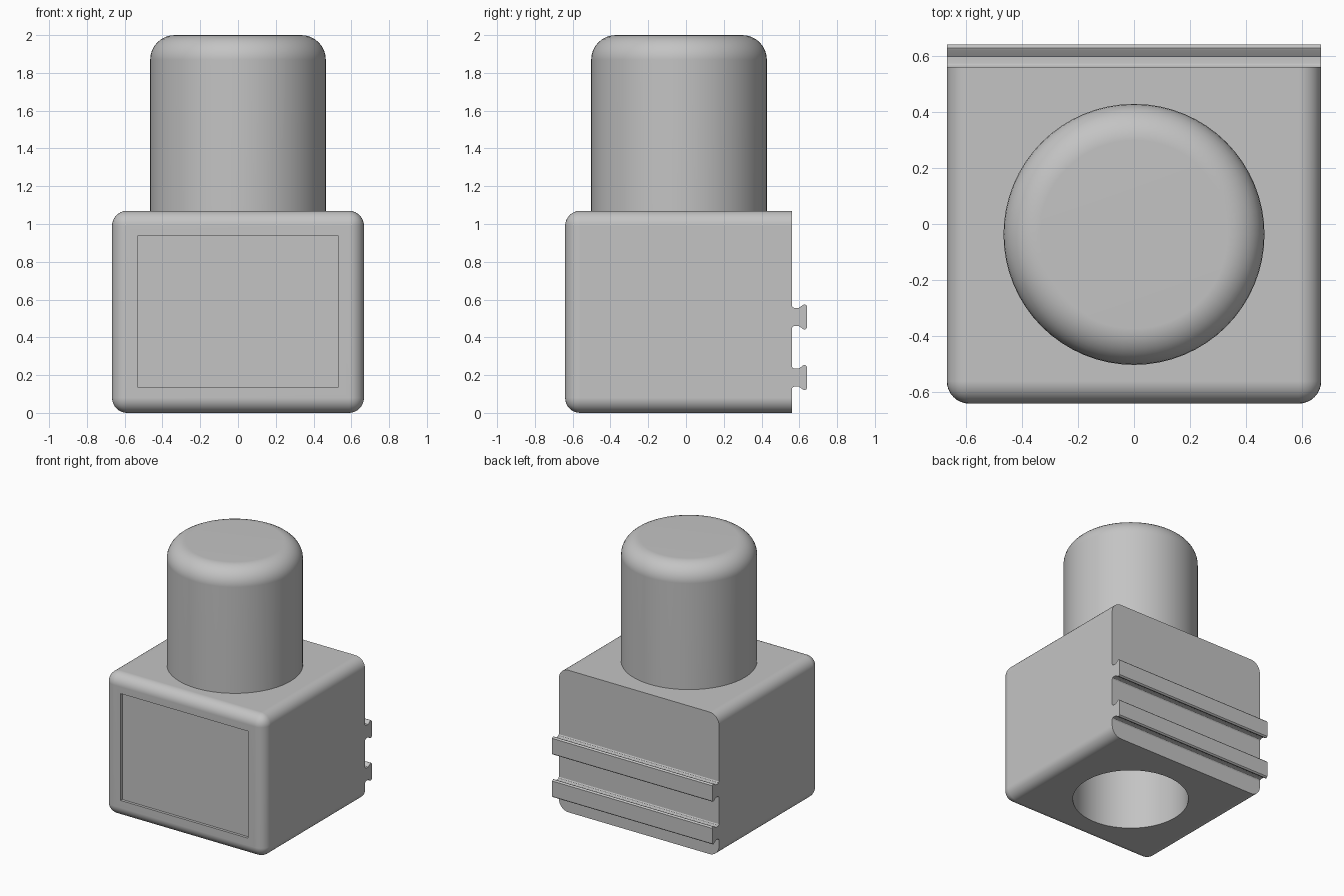
import bpy, bmesh, math
from mathutils import Matrix, Vector

cube = bpy.data.objects.get("Cube")
if cube:
    bpy.data.objects.remove(cube, do_unlink=True)

HALF_X, FRONT, BACK, BODY_TOP = 0.667, -0.64, 0.56, 1.07
AXIS_Y, OUTER_R, BORE_R, SEGMENTS = -0.037, 0.465, 0.40, 64

GREY = (0.55, 0.55, 0.55, 1)
grey = bpy.data.materials.new("grey plastic")
grey.use_nodes = True
grey.diffuse_color = GREY
grey.node_tree.nodes["Principled BSDF"].inputs["Base Color"].default_value = GREY


def add_object(name, bm):
    bmesh.ops.recalc_face_normals(bm, faces=bm.faces)
    mesh = bpy.data.meshes.new(name)
    bm.to_mesh(mesh)
    bm.free()
    mesh.materials.append(grey)
    obj = bpy.data.objects.new(name, mesh)
    bpy.context.collection.objects.link(obj)
    return obj


def box(low, high):
    bm = bmesh.new()
    low, high = Vector(low), Vector(high)
    bmesh.ops.create_cube(bm, size=1, matrix=Matrix.Translation((low + high) / 2)
                          @ Matrix.Diagonal((*(high - low), 1)))
    return bm


def activate(obj):
    bpy.ops.object.select_all(action='DESELECT')
    obj.select_set(True)
    bpy.context.view_layer.objects.active = obj


def cut(obj, cutter):
    mod = obj.modifiers.new("cut", 'BOOLEAN')
    mod.operation = 'DIFFERENCE'
    mod.solver = 'EXACT'
    mod.object = cutter
    activate(obj)
    bpy.ops.object.modifier_apply(modifier=mod.name)
    bpy.data.objects.remove(cutter, do_unlink=True)


def smooth(obj):
    activate(obj)
    bpy.ops.object.shade_smooth_by_angle(angle=math.radians(30))
    obj.modifiers.new("weighted normals", 'WEIGHTED_NORMAL').keep_sharp = True


def arc(r, z, radius, steps=8):
    """Quarter round from a vertical wall to a flat top, around (r, z)."""
    angles = [math.pi / 2 * i / steps for i in range(steps + 1)]
    return [(r + radius * math.cos(a), z + radius * math.sin(a)) for a in angles]


# Housing: every edge rounded except those around the flat back
bm = box((-HALF_X, FRONT, 0), (HALF_X, BACK, BODY_TOP))
rounded = [e for e in bm.edges if any(v.co.y < 0 for v in e.verts)]
bmesh.ops.bevel(bm, geom=rounded, offset=0.08, offset_type='OFFSET',
                segments=8, profile=0.5, affect='EDGES')
housing = add_object("housing", bm)

# Shallow rectangular recess on the front
cut(housing, add_object("recess_cutter", box((-0.53, FRONT - 0.1, 0.135),
                                             (0.53, FRONT + 0.02, 0.94))))

# Bore through the housing
bm = bmesh.new()
bmesh.ops.create_cone(bm, cap_ends=True, segments=SEGMENTS, radius1=BORE_R,
                      radius2=BORE_R, depth=3,
                      matrix=Matrix.Translation((0, AXIS_Y, 0.5)))
cut(housing, add_object("bore_cutter", bm))
smooth(housing)

# Hollow round cap, turned from a wall profile
outer = [(OUTER_R, BODY_TOP - 0.03)] + arc(OUTER_R - 0.13, 2 - 0.13, 0.13) + [(0, 2)]
inner = [(BORE_R, BODY_TOP - 0.03)] + arc(BORE_R - 0.065, 1.87, 0.065) + [(0, 1.935)]
bm = bmesh.new()
verts = [bm.verts.new((r, AXIS_Y, z)) for r, z in inner[::-1] + outer]
edges = [bm.edges.new(pair) for pair in zip(verts, verts[1:])]
bmesh.ops.spin(bm, geom=verts + edges, cent=(0, AXIS_Y, 0), axis=(0, 0, 1),
               angle=2 * math.pi, steps=SEGMENTS, use_duplicate=False)
bmesh.ops.remove_doubles(bm, verts=bm.verts, dist=0.0005)
smooth(add_object("round_cap", bm))

# Two flared mounting rails across the back: (y, half height) of the profile
HALF_RAIL = [(0.55, 0.06), (BACK, 0.06), (0.565, 0.052), (0.573, 0.048),
             (0.597, 0.048), (0.62, 0.064), (0.628, 0.067), (0.635, 0.064),
             (0.64, 0.058)]
for name, z in (("lower_rail", 0.187), ("upper_rail", 0.508)):
    bm = bmesh.new()
    profile = HALF_RAIL + [(y, -h) for y, h in reversed(HALF_RAIL)]
    face = bm.faces.new([bm.verts.new((-HALF_X, y, z + h)) for y, h in profile])
    side = bmesh.ops.extrude_face_region(bm, geom=[face], use_keep_orig=True)
    bmesh.ops.translate(bm, vec=(2 * HALF_X, 0, 0),
                        verts=[v for v in side["geom"] if isinstance(v, bmesh.types.BMVert)])
    smooth(add_object(name, bm))
